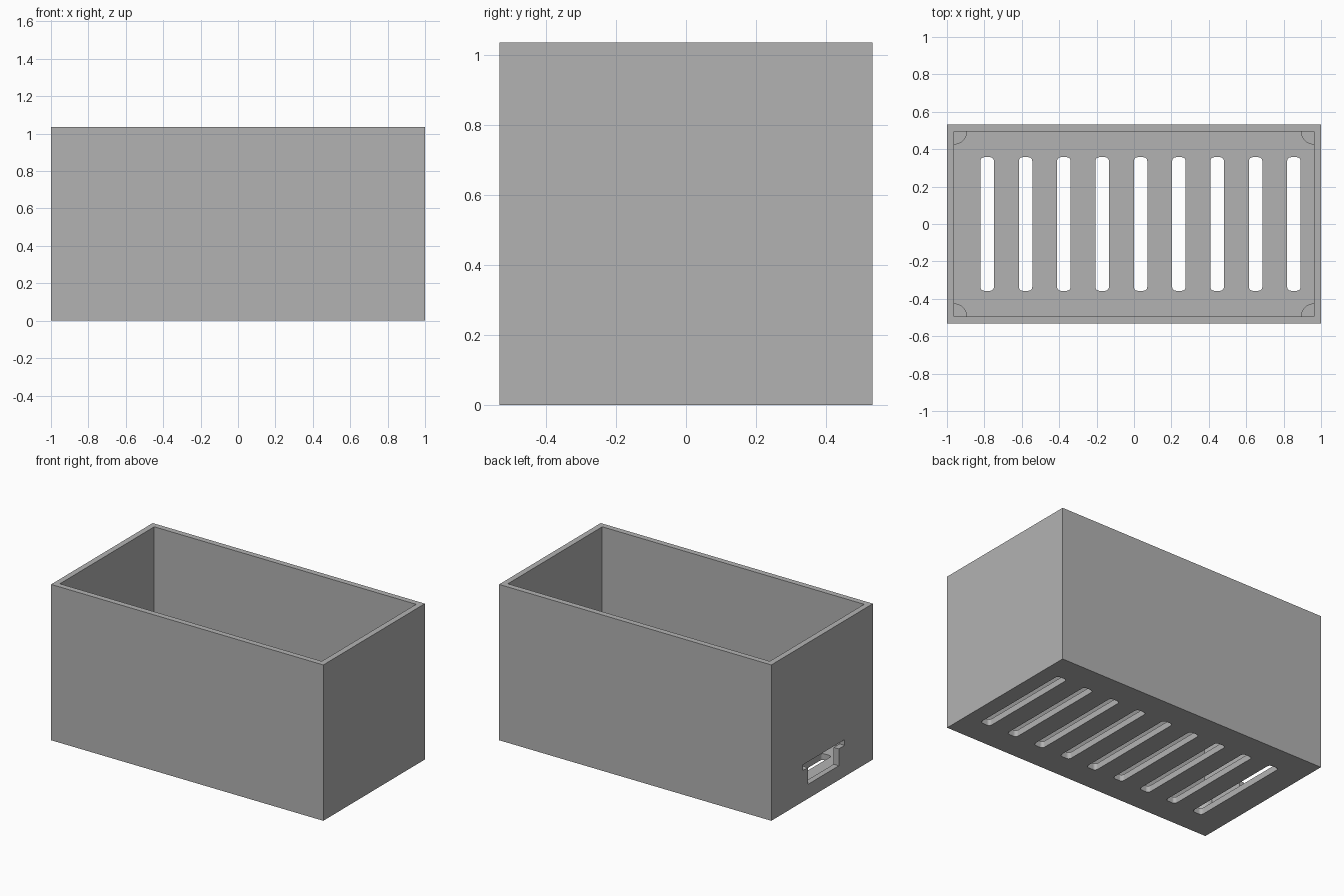
import bpy, bmesh
from math import cos, sin, pi

if "Cube" in bpy.data.objects:
    bpy.data.objects.remove(bpy.data.objects["Cube"], do_unlink=True)

LENGTH, DEPTH, HEIGHT = 2.0, 1.066, 1.035
WALL, FLOOR = 0.038, 0.042
IN_X, IN_Y = LENGTH / 2 - WALL, DEPTH / 2 - WALL

grey = bpy.data.materials.new("plain_grey")
grey.use_nodes = True
grey.diffuse_color = (0.45, 0.45, 0.45, 1)
grey.node_tree.nodes["Principled BSDF"].inputs["Base Color"].default_value = (0.45, 0.45, 0.45, 1)


def prism(name, outline, z0, z1):
    """Extrude an xy outline between two heights."""
    bm = bmesh.new()
    base = bm.faces.new([bm.verts.new((x, y, z0)) for x, y in outline])
    top = bmesh.ops.extrude_face_region(bm, geom=[base])["geom"]
    verts = [g for g in top if isinstance(g, bmesh.types.BMVert)]
    bmesh.ops.translate(bm, verts=verts, vec=(0, 0, z1 - z0))
    bmesh.ops.recalc_face_normals(bm, faces=bm.faces)
    mesh = bpy.data.meshes.new(name)
    bm.to_mesh(mesh)
    bm.free()
    mesh.materials.append(grey)
    obj = bpy.data.objects.new(name, mesh)
    bpy.context.collection.objects.link(obj)
    return obj


def rectangle(x0, x1, y0, y1):
    return [(x0, y0), (x1, y0), (x1, y1), (x0, y1)]


def rounded(cx, cy, hx, hy, r, steps=5):
    """Rectangle outline with rounded corners."""
    points = []
    for quarter, (sx, sy) in enumerate([(1, 1), (-1, 1), (-1, -1), (1, -1)]):
        for i in range(steps + 1):
            a = (quarter + i / steps) * pi / 2
            points.append((cx + sx * (hx - r) + r * cos(a), cy + sy * (hy - r) + r * sin(a)))
    return points


def cut(target, cutter):
    cutter.hide_render = True
    mod = target.modifiers.new("cut", "BOOLEAN")
    mod.operation, mod.solver, mod.object = "DIFFERENCE", "EXACT", cutter
    bpy.context.view_layer.objects.active = target
    bpy.ops.object.modifier_apply(modifier=mod.name)
    bpy.data.objects.remove(cutter, do_unlink=True)


# Open-topped box
box = prism("box", rectangle(-LENGTH / 2, LENGTH / 2, -DEPTH / 2, DEPTH / 2), 0, HEIGHT)
cut(box, prism("cavity", rectangle(-IN_X, IN_X, -IN_Y, IN_Y), FLOOR, HEIGHT + 0.1))

# Row of vent slots through the floor
for i in range(9):
    cut(box, prism("slot", rounded(-0.785 + 0.205 * i, 0, 0.036, 0.357, 0.02), -0.1, FLOOR + 0.02))

# Connector opening in the right wall, with a wider notch along its top
cut(box, prism("port", rectangle(-1.1, -0.94, -0.175, 0.15), 0.095, 0.245))
cut(box, prism("port_notch", rectangle(-1.1, -0.94, -0.237, 0.203), 0.207, 0.245))

# Quarter-round support posts in the inside corners
for side, sx in (("left", 1), ("right", -1)):
    for end, sy in (("front", -1), ("back", 1)):
        arc = [(sx * (IN_X - 0.07 * cos(a)), sy * (IN_Y - 0.07 * sin(a)))
               for a in (i * pi / 24 for i in range(13))]
        post = prism(f"{end}_{side}_post", [(sx * IN_X, sy * IN_Y)] + arc, FLOOR, 0.205)
        bpy.ops.object.select_all(action="DESELECT")
        post.select_set(True)
        bpy.context.view_layer.objects.active = post
        bpy.ops.object.shade_smooth_by_angle()
